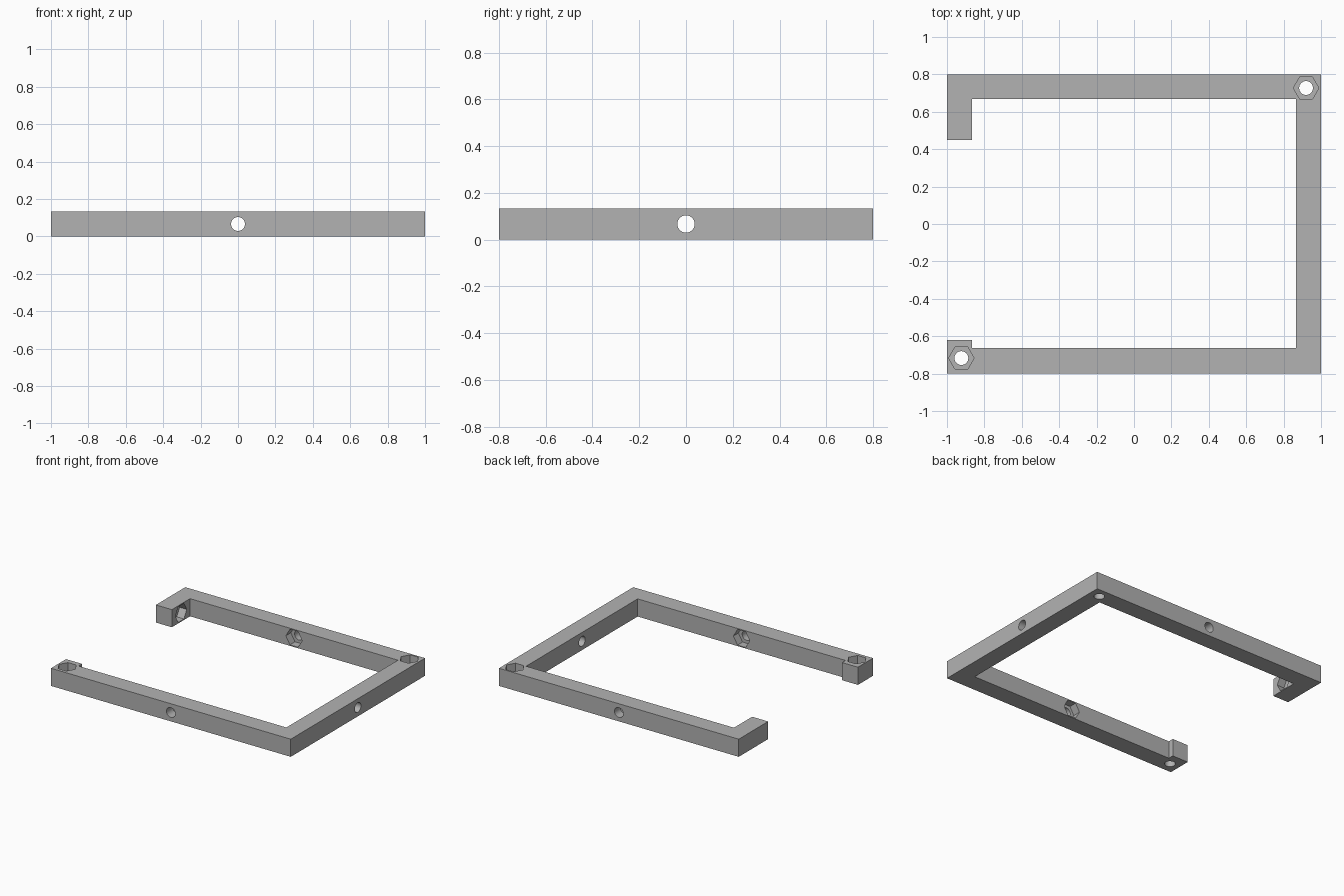
import bpy, bmesh, math
from mathutils import Matrix, Vector

if "Cube" in bpy.data.objects:
    bpy.data.objects.remove(bpy.data.objects["Cube"])

H = 0.133          # bar height
BOLT_R = 0.037     # bolt hole radius
NUT_R = 0.068      # nut pocket corner radius
NUT_DEPTH = 0.06   # nut pocket depth

grey = bpy.data.materials.new("grey plastic")
grey.diffuse_color = (0.448, 0.448, 0.448, 1)
grey.use_nodes = True
grey.node_tree.nodes["Principled BSDF"].inputs["Base Color"].default_value = grey.diffuse_color


def new_object(name, bm):
    bmesh.ops.recalc_face_normals(bm, faces=bm.faces[:])
    mesh = bpy.data.meshes.new(name)
    bm.to_mesh(mesh)
    bm.free()
    mesh.materials.append(grey)
    obj = bpy.data.objects.new(name, mesh)
    bpy.context.collection.objects.link(obj)
    return obj


# Open frame: plan outline extruded upward
outline = [(-1, -0.8), (1, -0.8), (1, 0.8), (-1, 0.8), (-1, 0.45),
           (-0.867, 0.45), (-0.867, 0.667), (0.867, 0.667),
           (0.867, -0.662), (-0.867, -0.662), (-0.867, -0.62), (-1, -0.62)]
bm = bmesh.new()
base = bm.faces.new([bm.verts.new((x, y, 0)) for x, y in outline])
ext = bmesh.ops.extrude_face_region(bm, geom=[base])
bmesh.ops.translate(bm, vec=(0, 0, H),
                    verts=[v for v in ext["geom"] if isinstance(v, bmesh.types.BMVert)])
frame = new_object("frame", bm)


def prism(name, sides, radius, start, end, z_axis, x_axis):
    """Cutter prism from start to end, with a corner along x_axis."""
    z, x = Vector(z_axis), Vector(x_axis)
    rot = Matrix((x, z.cross(x), z)).transposed().to_4x4()
    bm = bmesh.new()
    bmesh.ops.create_cone(bm, cap_ends=True, segments=sides, radius1=radius,
                          radius2=radius, depth=(end - start).length)
    # put a corner exactly on the local x axis
    corner = bm.verts[:][0].co
    spin = Matrix.Rotation(-math.atan2(corner.y, corner.x), 4, 'Z')
    bm.transform(Matrix.Translation((start + end) / 2) @ rot @ spin)
    return new_object(name, bm)


def cut(cutter):
    mod = frame.modifiers.new("cut", 'BOOLEAN')
    mod.operation = 'DIFFERENCE'
    mod.solver = 'EXACT'
    mod.object = cutter
    bpy.context.view_layer.objects.active = frame
    bpy.ops.object.modifier_apply(modifier=mod.name)
    bpy.data.objects.remove(cutter)


# Bolt holes: centre of the pocket-side face, direction out of that face, corner axis
holes = [((0.92, 0.727, H), (0, 0, 1), (1, 0, 0)),
         ((-0.923, -0.717, H), (0, 0, 1), (1, 0, 0)),
         ((0, -0.662, H / 2), (0, 1, 0), (1, 0, 0)),
         ((0, 0.667, H / 2), (0, -1, 0), (1, 0, 0)),
         ((0.867, 0, H / 2), (-1, 0, 0), (0, 1, 0)),
         ((-0.867, 0.56, H / 2), (1, 0, 0), (0, 1, 0))]
for centre, out, side in holes:
    c, n = Vector(centre), Vector(out)
    cut(prism("bolt_cutter", 32, BOLT_R, c - n * 0.2, c + n * 0.02, out, side))
    cut(prism("nut_cutter", 6, NUT_R, c - n * NUT_DEPTH, c + n * 0.02, out, side))

# Smooth bolt holes, crisp edges elsewhere
frame.select_set(True)
bpy.context.view_layer.objects.active = frame
bpy.ops.object.shade_smooth_by_angle(angle=math.radians(30))
